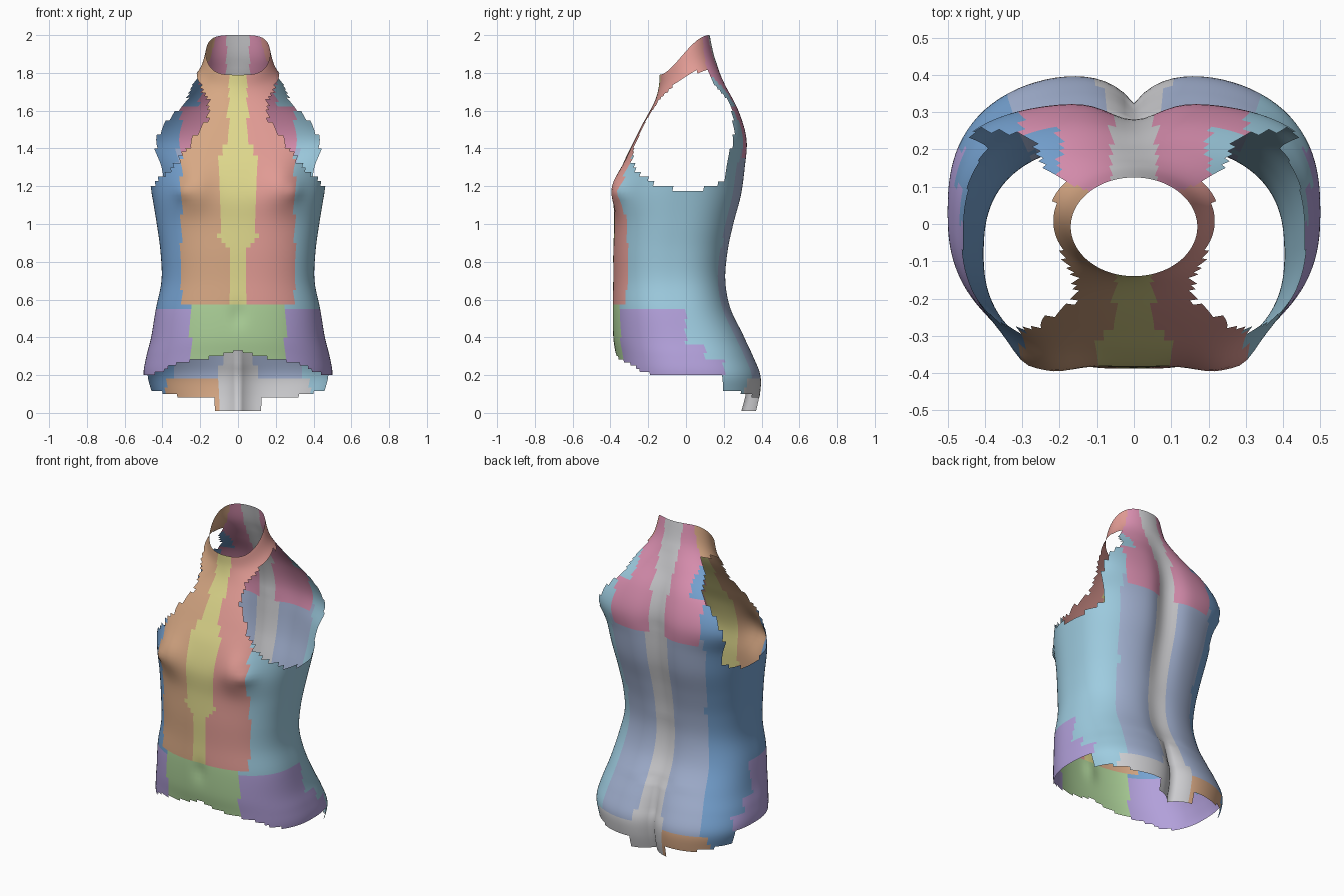
import bpy, bmesh, math

cube = bpy.data.objects.get("Cube")
if cube:
    bpy.data.objects.remove(cube, do_unlink=True)

COLUMNS, STEPS = 120, 6

# Palette
palette = {
    "tan": (215, 168, 132), "salmon": (225, 155, 148), "yellow": (222, 215, 140),
    "green": (175, 212, 155), "purple": (178, 160, 218), "light blue": (158, 204, 224),
    "blue": (118, 163, 210), "lavender": (165, 180, 212), "light grey": (206, 206, 209),
    "pink": (220, 145, 178)}
names = list(palette)


def linear(value):
    return ((value / 255 + 0.055) / 1.055) ** 2.4


def make_material(name):
    color = tuple(linear(c) for c in palette[name]) + (1,)
    material = bpy.data.materials.new(name)
    material.use_nodes = True
    material.diffuse_color = color
    material.node_tree.nodes["Principled BSDF"].inputs["Base Color"].default_value = color
    return material


def lookup(points, value):
    """Piecewise linear value between (key, result) pairs."""
    if value <= points[0][0]:
        return points[0][1]
    for (a, p), (b, q) in zip(points, points[1:]):
        if value <= b:
            return p + (q - p) * (value - a) / (b - a)
    return points[-1][1]


def spline(rows, steps):
    """Smooth in-between rows through the given rows."""
    last = len(rows) - 1
    result = []
    for i in range(last):
        quad = [rows[max(i - 1, 0)], rows[i], rows[i + 1], rows[min(i + 2, last)]]
        for s in range(steps):
            t = s / steps
            result.append([b + t * (c - a) / 2 + t * t * (a - 2.5 * b + 2 * c - d / 2)
                           + t ** 3 * (1.5 * (b - c) + (d - a) / 2)
                           for a, b, c, d in zip(*quad)])
    return result + [rows[-1]]


# Level body sections: height, front y, back y, half width
body = [(0, -.33, .39, .46), (.1, -.34, .41, .475), (.2, -.355, .41, .5),
        (.3, -.37, .37, .485), (.4, -.385, .32, .46), (.55, -.39, .245, .435),
        (.7, -.385, .217, .405), (.85, -.385, .228, .41), (1, -.38, .26, .43),
        (1.15, -.38, .3, .455), (1.3, -.34, .32, .482)]
rows = [(z, f, z, b, w, 2.35, 2.6) for z, f, b, w in body]
# Tilted chest and neck sections: front z, front y, back z, back y, half width,
# then squareness of the front and of the back
rows += [(1.42, -.285, 1.45, .325, .52, 2.7, 3), (1.52, -.235, 1.6, .283, .45, 2.6, 2.9),
         (1.64, -.17, 1.74, .215, .3, 2.4, 2.4), (1.72, -.145, 1.87, .155, .205, 2, 2),
         (1.79, -.14, 2, .125, .17, 2, 2)]

spine_depth = [(0, .1), (.25, .085), (.45, .03), (.8, .02), (1.1, .04), (1.4, .05),
               (1.7, .02), (1.85, 0)]
front_hem = [(0, .33), (.2, .28), (.3, .27), (.45, .2)]
back_hem = [(.12, .085), (.25, .08), (.36, .1), (.46, .12)]
arm_hole = [(-.31, 1.36), (-.24, 1.26), (-.14, 1.2), (.02, 1.175), (.15, 1.2), (.2, 1.23)]
front_width = [(1.35, .31), (1.4, .26), (1.5, .21), (1.54, .165), (1.65, .155), (1.75, .19)]
back_width = [(1.2, .46), (1.45, .43), (1.55, .37), (1.63, .29), (1.7, .25), (1.8, .21)]
back_edge = [(1.2, .19), (1.3, .22), (1.55, .22), (1.75, .14), (1.85, .1)]
collar_edge = [(-.15, 1.65), (-.07, 1.73), (.02, 1.8), (.12, 1.81)]
stripe_width = [(.88, .05), (.92, .1), (1.34, .1), (1.46, .055), (1.8, .045)]
lavender_width = [(.35, .33), (.7, .27), (.9, .27), (1.2, .32)]


def gauss(distance, size):
    return math.exp(-(distance / size) ** 2)


def surface_point(row, angle):
    zf, yf, zb, yb, width, front_square, back_square = row
    s, c = math.sin(angle), -math.cos(angle)
    n = front_square if c < 0 else back_square
    radius = (abs(s) ** n + abs(c) ** n) ** (-1 / n)
    x = width * s * radius
    y = (yf + yb) / 2 + (yb - yf) / 2 * c * radius
    rise = max((1 + c) / 2, 0) ** .9
    z = zf + (zb - zf) * rise * rise * (3 - 2 * rise)
    if c < 0:
        # Bust
        y -= .05 * gauss(abs(x) - .24, .1) * gauss(z - 1.2, .12)
        y -= .02 * gauss(abs(x) - .3, .04) * gauss(z - 1.17, .04)
        # Navel
        y += .012 * gauss(x, .04) * gauss(z - .52, .06)
    else:
        # Spine groove, sharper at the seat
        soft = gauss(x, .09) if z > .4 else math.exp(-abs(x) / .07)
        y -= lookup(spine_depth, z) * soft
    return x, y, z


def is_cloth(x, y, z):
    side = abs(x)
    if y > .2:
        hem = .01 if side < .12 else lookup(back_hem, side)
    else:
        hem = lookup(front_hem, side) if y < -.1 else .2
    if z < hem:
        return False
    if z < lookup(arm_hole, y) or z > lookup(collar_edge, y):
        return True
    if y < 0:
        return side < lookup(front_width, z)
    return y > lookup(back_edge, z) and side < lookup(back_width, z)


def color_of(x, y, z):
    side = abs(x)
    flank = "light blue" if x > 0 else "blue"
    front = "salmon" if x > 0 else "tan"
    # Collar, chest and shoulders
    if z > 1.4:
        if y < .04 + .4 * side:
            return "yellow" if y < 0 and side < lookup(stripe_width, z) else front
        if side < .06:
            return "light grey"
        return "pink" if side < (.3 if z < 1.62 else .2) else flank
    # Front panels
    if y < -.2 and side < .3 and z > .57:
        return "yellow" if side < lookup(stripe_width, z) else front
    if y < -.2 and side < .25:
        return "green"
    if z < (.56 if y < 0 else .37 if y < .1 else .28) and y < .2:
        return "purple"
    # Back panels
    if y > .1 and side < .38:
        if side < (.1 if z < .25 else .065):
            return "light grey"
        if z < .19:
            return "light grey" if x > 0 else "tan"
        if z > 1.36 and side < .3:
            return "pink"
        if side < lookup(lavender_width, z):
            return "lavender"
    return flank


# Torso shell
bm = bmesh.new()
rings = [[bm.verts.new(surface_point(row, 2 * math.pi * k / COLUMNS))
          for k in range(COLUMNS)] for row in spline(rows, STEPS)]
for low, high in zip(rings, rings[1:]):
    for k in range(COLUMNS):
        n = (k + 1) % COLUMNS
        corners = [low[k], low[n], high[n], high[k]]
        center = sum((v.co for v in corners[1:]), corners[0].co.copy()) / 4
        if is_cloth(*center):
            face = bm.faces.new(corners)
            face.smooth = True
            face.material_index = names.index(color_of(*center))
bmesh.ops.delete(bm, geom=[v for v in bm.verts if not v.link_faces], context='VERTS')
mesh = bpy.data.meshes.new("torso_shell")
bm.to_mesh(mesh)
bm.free()
for name in names:
    mesh.materials.append(make_material(name))
torso = bpy.data.objects.new("torso_shell", mesh)
bpy.context.collection.objects.link(torso)
